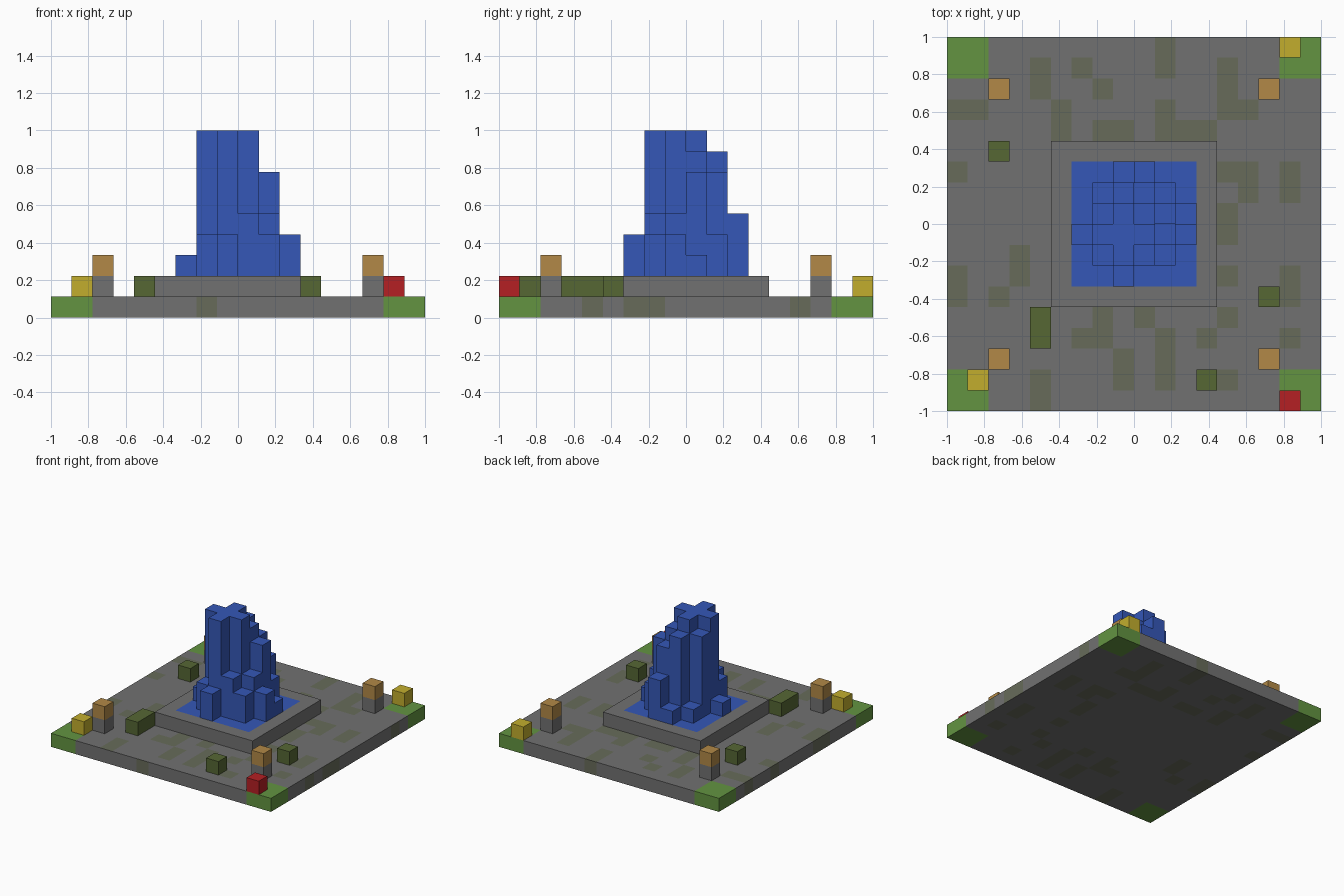
import bpy, bmesh, math
from mathutils import Vector

U = 1 / 9  # one block

cube = bpy.data.objects.get("Cube")
if cube:
    bpy.data.objects.remove(cube)


def material(name, rgb):
    m = bpy.data.materials.new(name)
    m.use_nodes = True
    m.diffuse_color = (*rgb, 1)
    m.node_tree.nodes["Principled BSDF"].inputs["Base Color"].default_value = (*rgb, 1)
    return m


STONE = material("stone grey", (0.165, 0.165, 0.165))
MOSS = material("mossy stone", (0.136, 0.148, 0.102))
GRASS = material("grass green", (0.125, 0.295, 0.053))
WATER = material("water blue", (0.035, 0.096, 0.475))
LEAF = material("bush green", (0.092, 0.135, 0.034))
GLOW = material("lamp orange", (0.445, 0.25, 0.063))
YELLOW = material("flower yellow", (0.54, 0.42, 0.027))
RED = material("flower red", (0.46, 0.014, 0.017))


def finish(name, bm, mats):
    mesh = bpy.data.meshes.new(name)
    bm.to_mesh(mesh)
    bm.free()
    for m in mats:
        mesh.materials.append(m)
    obj = bpy.data.objects.new(name, mesh)
    bpy.context.collection.objects.link(obj)
    return obj


def block(name, i, j, low, high, mat, depth=1):
    """A box on the block grid, one block wide."""
    bm = bmesh.new()
    bmesh.ops.create_cube(bm, size=1)
    for v in bm.verts:
        v.co = Vector(((i + 0.5 + v.co.x) * U,
                       (j + depth * (0.5 + v.co.y)) * U,
                       (low + (high - low) * (0.5 + v.co.z)) * U))
    return finish(name, bm, [mat])


def slab(name, n, low, mats, rule):
    """A layer of n by n blocks whose faces are coloured by rule(i, j, normal)."""
    bm = bmesh.new()
    bmesh.ops.create_grid(bm, x_segments=n, y_segments=n, size=n * U / 2)
    bmesh.ops.translate(bm, verts=bm.verts, vec=(0, 0, low * U))
    new = bmesh.ops.extrude_face_region(bm, geom=bm.faces[:], use_keep_orig=True)["geom"]
    bmesh.ops.translate(bm, verts=[g for g in new if isinstance(g, bmesh.types.BMVert)],
                        vec=(0, 0, U))
    bmesh.ops.recalc_face_normals(bm, faces=bm.faces)
    for f in bm.faces:
        c = f.calc_center_median() - f.normal * U / 2
        f.material_index = rule(math.floor(c.x / U), math.floor(c.y / U), f.normal)
    return finish(name, bm, mats)


# Paved ground: moss map, back row first
MOSS_MAP = [
    "..........#.......",
    "....#.#...#..#....",
    "....#..#.....#....",
    "##...#....#..##...",
    ".....#.##.###.....",
    "..................",
    "#............##.#.",
    "..............#.#.",
    ".............#....",
    ".............#....",
    "...#..............",
    "#..#.........#..#.",
    "#.#.............#.",
    ".......#.#...#....",
    "......##..#.#...#.",
    "........#.#.......",
    "....#...#.#..#....",
    "....#.............",
]
EAST_MOSS = (-5, -3, -2, 5)


def ground_rule(i, j, normal):
    if (i < -7 or i > 6) and (j < -7 or j > 6):
        return 2
    if normal.x > 0.5:
        return int(j in EAST_MOSS)
    if normal.y < -0.5:
        return int(i == -2)
    return int(MOSS_MAP[8 - j][i + 9] == "#")


slab("paved_ground", 18, 0, [STONE, MOSS, GRASS], ground_rule)

# Stepped basin with a flush pool
slab("fountain_basin", 8, 1, [STONE, WATER],
     lambda i, j, n: int(n.z > 0.5 and -4 < i < 3 and -4 < j < 3))

# Water jets: column heights, back row first
JETS = ["003500", "038740", "089873", "399954", "049540", "004000"]
for r, row in enumerate(JETS):
    for c, h in enumerate(row):
        if h != "0":
            block("water_jet", c - 3, 2 - r, 2, int(h), WATER)

# Lamp posts at four places
for i in (-7, 6):
    for j in (-7, 6):
        block("lamp_post", i, j, 1, 2, STONE)
        block("lamp_head", i, j, 2, 3, GLOW)

# Bushes
for i, j, depth in ((-7, 3, 1), (-5, -6, 2), (6, -4, 1), (3, -8, 1)):
    block("bush", i, j, 1, 2, LEAF, depth)

# Flowers on the grass corners
block("yellow_flower_back", 7, 8, 1, 2, YELLOW)
block("yellow_flower_front", -8, -8, 1, 2, YELLOW)
block("red_flower", 7, -9, 1, 2, RED)
